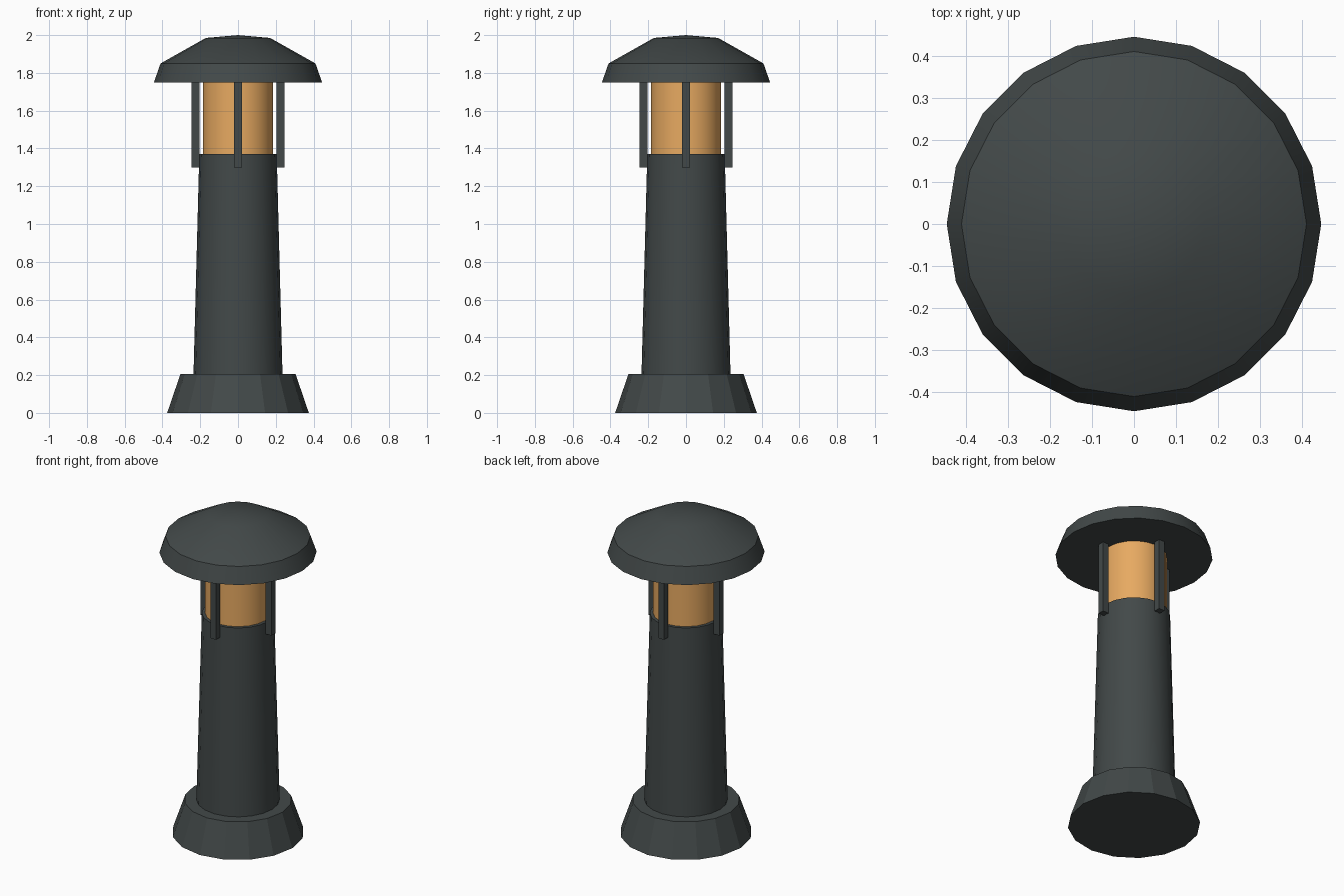
import bpy, bmesh
from math import cos, sin, pi, radians

cube = bpy.data.objects.get("Cube")
if cube:
    bpy.data.objects.remove(cube, do_unlink=True)


def make_material(name, rgb):
    mat = bpy.data.materials.new(name)
    mat.use_nodes = True
    colour = (*rgb, 1.0)
    mat.diffuse_color = colour
    mat.node_tree.nodes["Principled BSDF"].inputs["Base Color"].default_value = colour
    return mat


def finish(name, bm, mat, smooth_angle=None):
    bmesh.ops.recalc_face_normals(bm, faces=bm.faces)
    mesh = bpy.data.meshes.new(name)
    bm.to_mesh(mesh)
    bm.free()
    mesh.materials.append(mat)
    obj = bpy.data.objects.new(name, mesh)
    bpy.context.collection.objects.link(obj)
    if smooth_angle:
        bpy.ops.object.select_all(action="DESELECT")
        obj.select_set(True)
        bpy.context.view_layer.objects.active = obj
        bpy.ops.object.shade_smooth_by_angle(angle=radians(smooth_angle))
    return obj


def turned(name, profile, sides, mat, smooth_angle=None):
    """Closed solid turned around z from (radius, height) pairs; radius 0 makes a tip."""
    bm = bmesh.new()
    rings = []
    for r, z in profile:
        count = sides if r else 1
        rings.append([bm.verts.new((r * cos(2 * pi * i / sides), r * sin(2 * pi * i / sides), z))
                      for i in range(count)])
    for low, high in zip(rings, rings[1:]):
        for i in range(sides):
            j = (i + 1) % sides
            if len(high) == 1:
                bm.faces.new((low[i], low[j], high[0]))
            else:
                bm.faces.new((low[i], low[j], high[j], high[i]))
    for ring in (rings[0], rings[-1]):
        if len(ring) > 1:
            bm.faces.new(ring)
    return finish(name, bm, mat, smooth_angle)


dark_metal = make_material("dark metal", (0.055, 0.066, 0.066))
amber_glass = make_material("amber glass", (0.8, 0.4, 0.12))

# Foot, column and lamp
turned("base", [(0.375, 0), (0.305, 0.205)], 16, dark_metal)
turned("column", [(0.236, 0.19), (0.205, 1.37)], 20, dark_metal, 30)
turned("lamp_glass", [(0.186, 1.36), (0.186, 1.76)], 20, amber_glass, 30)

# Cap with a bevelled rim and a shallow domed top
turned("cap", [(0.445, 1.75), (0.41, 1.85), (0.17, 1.985), (0, 2.0)], 20, dark_metal, 30)

# Four square posts carrying the cap
for side, (x, y) in {"left": (1, 0), "back": (0, 1), "right": (-1, 0), "front": (0, -1)}.items():
    bm = bmesh.new()
    bmesh.ops.create_cube(bm, size=1)
    bmesh.ops.scale(bm, vec=(0.04, 0.04, 0.46), verts=bm.verts)
    bmesh.ops.translate(bm, vec=(0.225 * x, 0.225 * y, 1.53), verts=bm.verts)
    finish(side + "_post", bm, dark_metal)
